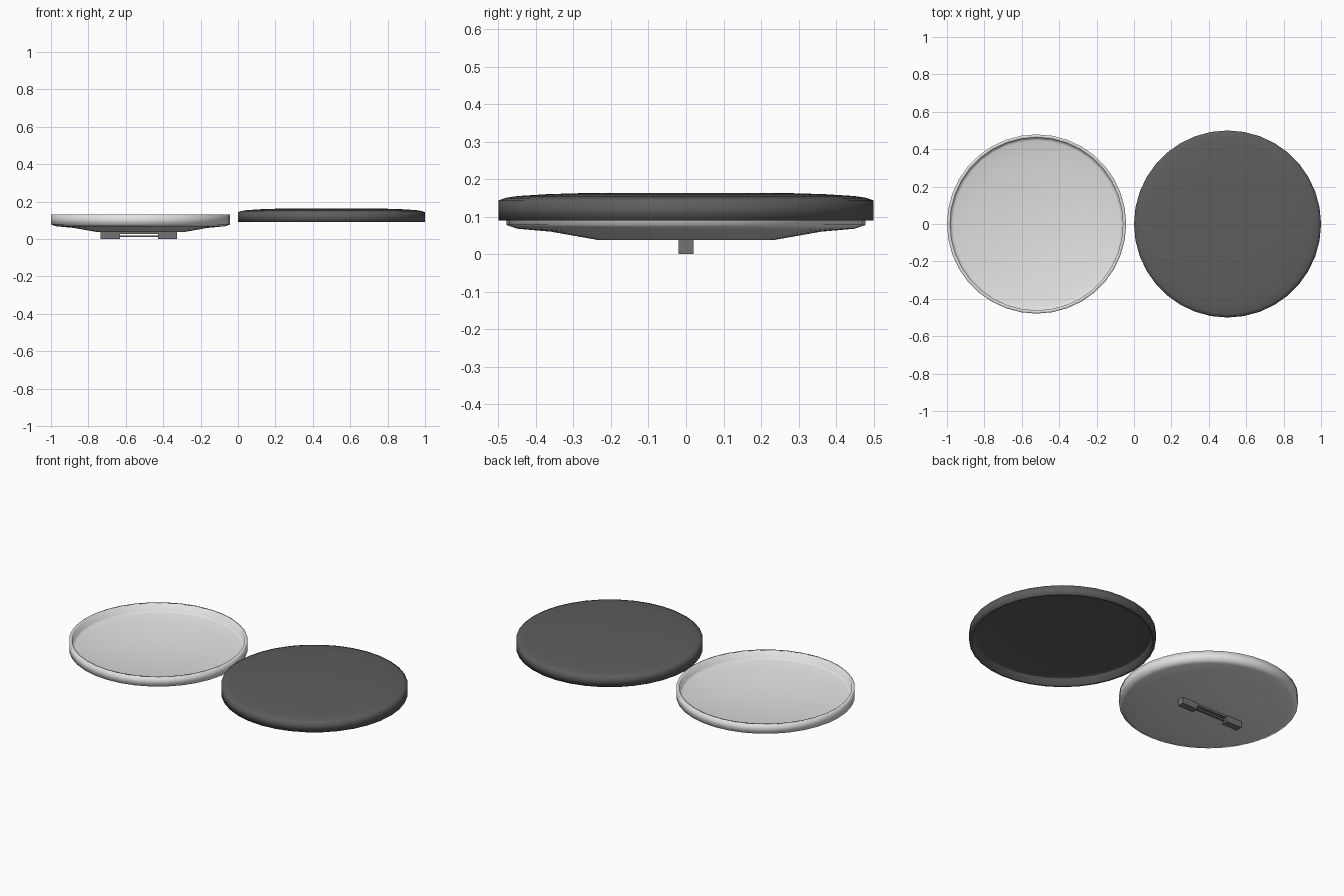
import bpy
import bmesh
from math import cos, sin, pi

cube = bpy.data.objects.get("Cube")
if cube:
    bpy.data.objects.remove(cube, do_unlink=True)

SEGMENTS = 36
WALL = 0.017


def material(name, value):
    mat = bpy.data.materials.new(name)
    mat.use_nodes = True
    color = (value, value, value, 1)
    mat.diffuse_color = color
    mat.node_tree.nodes["Principled BSDF"].inputs["Base Color"].default_value = color
    return mat


def finish(name, bm, mat, location):
    mesh = bpy.data.meshes.new(name)
    bm.to_mesh(mesh)
    bm.free()
    mesh.materials.append(mat)
    obj = bpy.data.objects.new(name, mesh)
    obj.location = location
    bpy.context.collection.objects.link(obj)
    return obj


def shell(name, profile, cap_top, mat, x):
    """Revolve (radius, height) points into a dish closed at one end, with wall thickness."""
    bm = bmesh.new()
    rings = []
    for r, z in profile:
        angles = [2 * pi * i / SEGMENTS for i in range(SEGMENTS)]
        rings.append([bm.verts.new((r * cos(a), r * sin(a), z)) for a in angles])
    for low, high in zip(rings, rings[1:]):
        for i in range(SEGMENTS):
            j = (i + 1) % SEGMENTS
            bm.faces.new((low[i], low[j], high[j], high[i]))
    bm.faces.new(rings[-1] if cap_top else rings[0][::-1])
    obj = finish(name, bm, mat, (x, 0, 0))
    obj.data.shade_smooth()
    solid = obj.modifiers.new("wall", 'SOLIDIFY')
    solid.thickness = WALL
    solid.offset = -1
    solid.use_even_offset = True


def box(name, x, z0, z1, length, width, mat):
    bm = bmesh.new()
    bmesh.ops.create_cube(bm, size=1)
    bmesh.ops.scale(bm, vec=(length, width, z1 - z0), verts=bm.verts)
    finish(name, bm, mat, (x, 0, (z0 + z1) / 2))


light = material("light grey", 0.76)
dark = material("dark grey", 0.11)
steel = material("clasp grey", 0.17)

# Light back dish: shallow tapered floor and straight side, open at the top
shell("light_dish", [(0.235, 0.038), (0.36, 0.06), (0.45, 0.068), (0.479, 0.078),
                     (0.479, 0.13)], False, light, -0.521)

# Dark cover: softly rounded top and straight side, open underneath
shell("dark_cover", [(0.5, 0.09), (0.5, 0.143), (0.482, 0.15), (0.45, 0.155),
                     (0.37, 0.16), (0.27, 0.163)], True, dark, 0.5)

# Clasp under the light dish: two end blocks, backing strip and thin pin
CLASP_X = -0.53
for side, label in ((-1, "right"), (1, "left")):
    box("clasp_block_" + label, CLASP_X + side * 0.153, 0, 0.04, 0.104, 0.04, steel)
box("clasp_strip", CLASP_X, 0.027, 0.04, 0.21, 0.03, steel)
box("clasp_pin", CLASP_X, 0.01, 0.02, 0.21, 0.015, steel)
